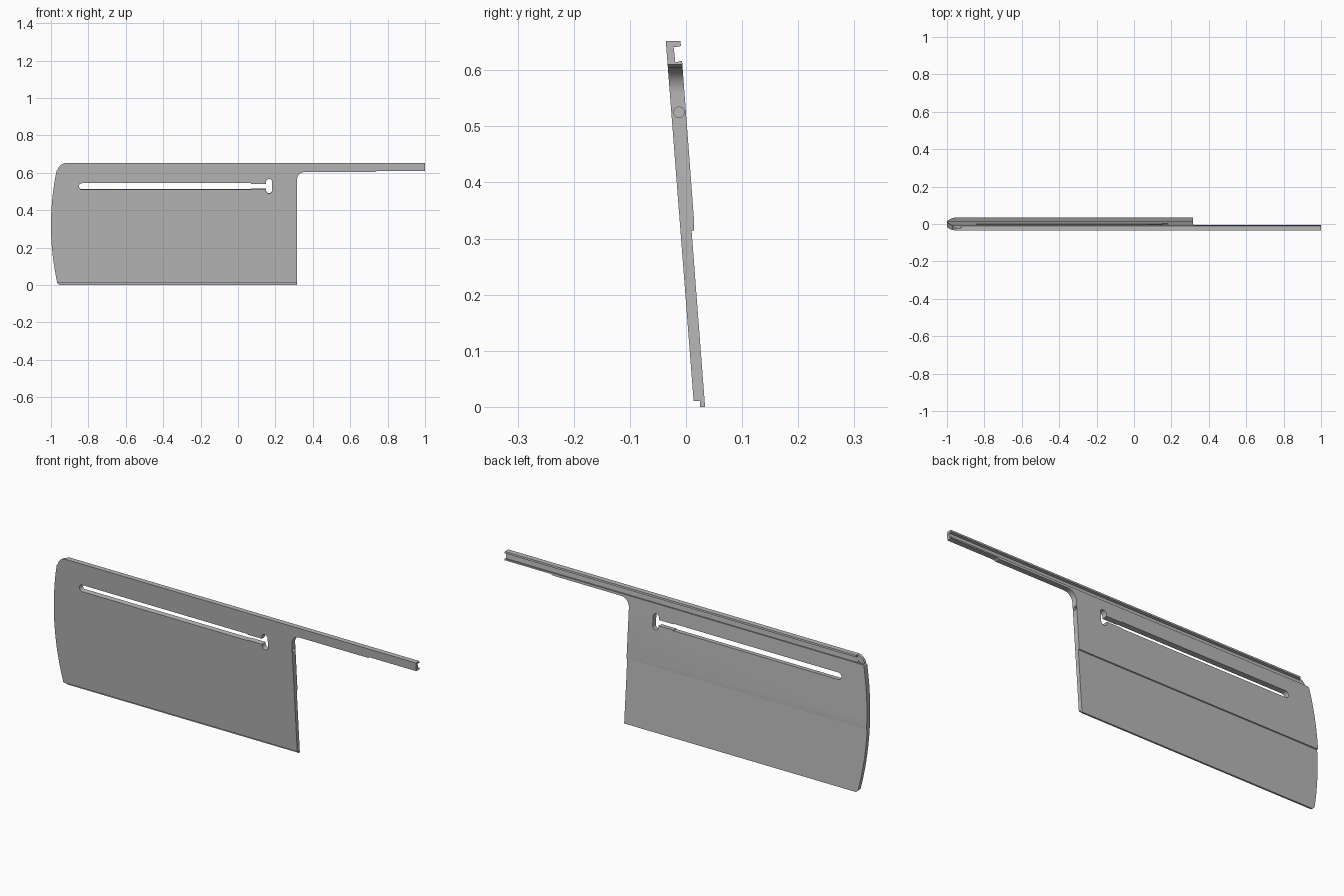
import bpy
import bmesh
from math import pi, sin, cos, atan
from mathutils import Matrix, Vector

cube = bpy.data.objects.get("Cube")
if cube:
    bpy.data.objects.remove(cube)

TILT = atan(0.077)

grey = bpy.data.materials.new("plain grey")
grey.use_nodes = True
grey.diffuse_color = (0.48, 0.48, 0.48, 1)
grey.node_tree.nodes["Principled BSDF"].inputs["Base Color"].default_value = (0.48, 0.48, 0.48, 1)


def prism(name, points, start, length):
    """Extrude a closed outline of 3D points, shifted by start, along length."""
    bm = bmesh.new()
    face = bm.faces.new([bm.verts.new(Vector(p) + Vector(start)) for p in points])
    ext = bmesh.ops.extrude_face_region(bm, geom=[face])
    moved = [g for g in ext["geom"] if isinstance(g, bmesh.types.BMVert)]
    bmesh.ops.translate(bm, verts=moved, vec=length)
    bmesh.ops.recalc_face_normals(bm, faces=bm.faces)
    mesh = bpy.data.meshes.new(name)
    bm.to_mesh(mesh)
    bm.free()
    mesh.materials.append(grey)
    obj = bpy.data.objects.new(name, mesh)
    bpy.context.collection.objects.link(obj)
    return obj


def arc(cx, cz, r, a0, a1, n=8):
    """Points on a circular arc in the x-z plane."""
    return [(cx + r * cos(a0 + (a1 - a0) * i / n),
             cz + r * sin(a0 + (a1 - a0) * i / n)) for i in range(n + 1)]


def front_prism(name, outline):
    return prism(name, [(x, 0, z) for x, z in outline], (0, -0.2, 0), (0, 0.4, 0))


def carve(target, cutter, operation):
    """Apply a boolean and drop the cutter."""
    mod = target.modifiers.new(cutter.name, "BOOLEAN")
    mod.operation = operation
    mod.solver = "EXACT"
    mod.object = cutter
    bpy.context.view_layer.objects.active = target
    bpy.ops.object.modifier_apply(modifier=mod.name)
    bpy.data.objects.remove(cutter)


# Leaning section: channel rail on top, thick plate, thinner lower plate, lip
section = [(-0.036, 0.652), (-0.010, 0.652), (-0.009, 0.643), (-0.022, 0.641),
           (-0.019, 0.614), (-0.007, 0.617), (0.0145, 0.33), (0.0145, 0.315),
           (0.010, 0.313), (0.034, 0.0), (0.025, 0.0), (0.025, 0.011),
           (0.0135, 0.011)]
plate = prism("slotted_plate_with_rail", [(0, y, z) for y, z in section],
              (-1.2, 0, 0), (2.4, 0, 0))

# Front silhouette: bowed end, rounded corners, rail arm with a fillet
bow = [(-1 + 0.034 * ((z - 0.32) / 0.31) ** 2, z)
       for z in [0.01 + 0.6 * i / 24 for i in range(25)]]
corner = arc(-0.918, 0.604, 0.048, pi * 0.93, pi / 2)
fillet = arc(0.36, 0.56, 0.045, pi / 2, pi)
outline = ([(-0.955, -0.05), (-0.955, 0.0)] + bow + corner
           + [(-0.9, 0.7), (1, 0.7), (1, 0.61), (0.745, 0.61), (0.735, 0.605)]
           + fillet + [(0.315, -0.05)])
carve(plate, front_prism("silhouette", outline), "INTERSECT")

# Long slot ending in an upright keyhole, cut square to the leaning plate
slot = (arc(-0.834, 0.528, 0.017, pi / 2, pi * 1.5)
        + [(0.07, 0.511), (0.07, 0.514), (0.15, 0.514)]
        + arc(0.166, 0.506, 0.016, pi, 2 * pi)
        + arc(0.166, 0.552, 0.016, 0, pi)
        + [(0.15, 0.542), (0.07, 0.542), (0.07, 0.545)])
slot_cutter = front_prism("slot", slot)
pivot = Matrix.Translation((0, -0.013, 0.528))
slot_cutter.data.transform(pivot @ Matrix.Rotation(TILT, 4, "X") @ pivot.inverted())
carve(plate, slot_cutter, "DIFFERENCE")

# Round hole in the plate edge below the arm
hole = [(0, y, z) for y, z in arc(-0.0125, 0.525, 0.0095, 0, 2 * pi, 24)[:-1]]
carve(plate, prism("edge_hole", hole, (0.24, 0, 0), (0.1, 0, 0)), "DIFFERENCE")

# Rail flanges stop short of the bowed end
notch = [(-1.1, -0.0215, 0.616), (-0.93, -0.0215, 0.616),
         (-0.915, -0.0215, 0.7), (-1.1, -0.0215, 0.7)]
carve(plate, prism("rail_end", notch, (0, 0, 0), (0, 0.2, 0)), "DIFFERENCE")

bpy.ops.object.select_all(action="DESELECT")
plate.select_set(True)
bpy.context.view_layer.objects.active = plate
bpy.ops.object.shade_smooth_by_angle(angle=pi / 7)
